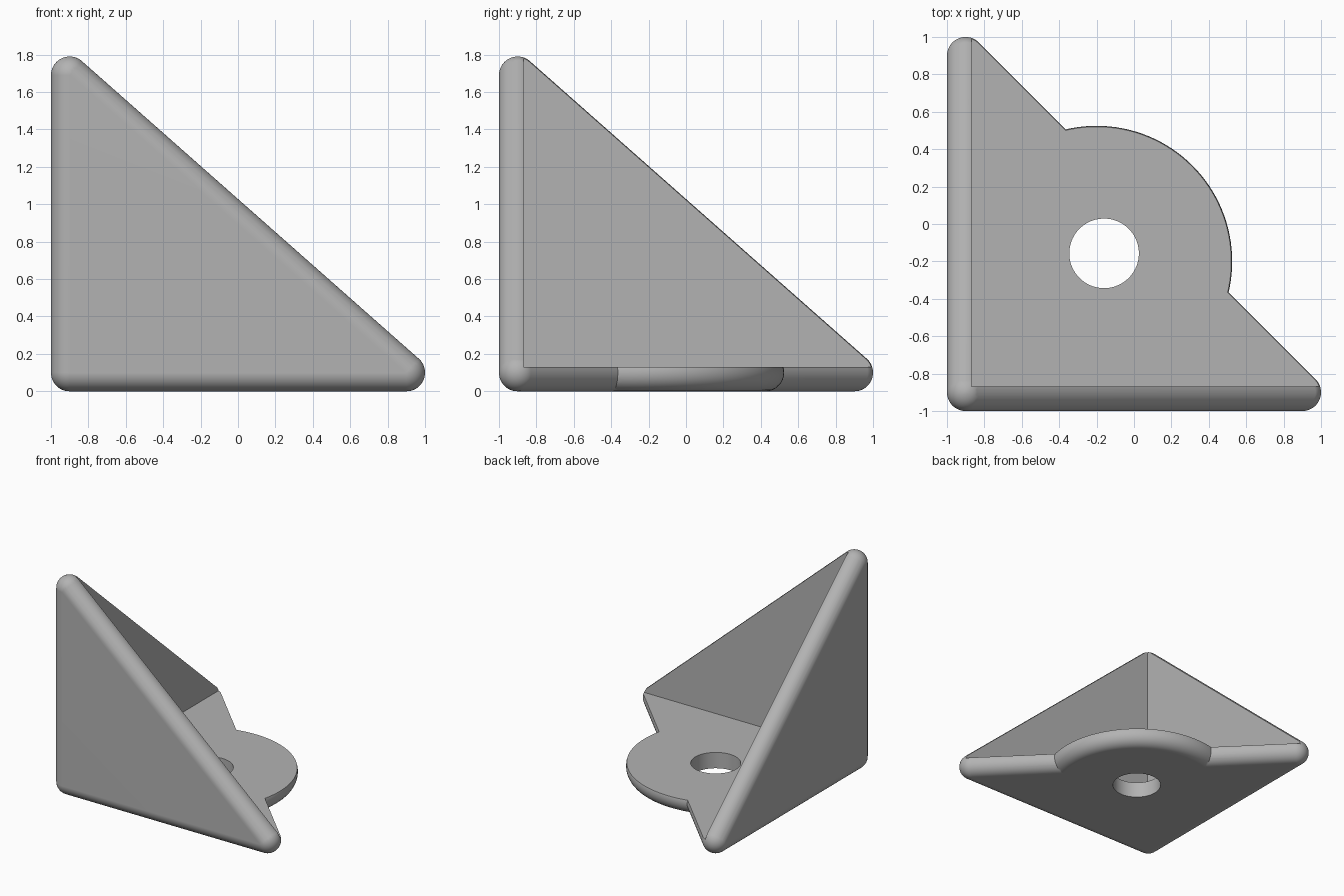
import bpy, bmesh
from math import cos, sin, pi
from mathutils import Matrix, Vector

if "Cube" in bpy.data.objects:
    bpy.data.objects.remove(bpy.data.objects["Cube"], do_unlink=True)

R = 0.10          # edge rounding radius
WALL = 0.13       # plate thickness
END = 1 - R       # centre of the corner spheres
PEAK = 1.69       # height of the top sphere centre

grey = bpy.data.materials.new("plain grey")
grey.use_nodes = True
colour = (0.45, 0.45, 0.45, 1)
grey.diffuse_color = colour
grey.node_tree.nodes["Principled BSDF"].inputs["Base Color"].default_value = colour


def make_object(name, bm):
    bmesh.ops.recalc_face_normals(bm, faces=bm.faces)
    mesh = bpy.data.meshes.new(name)
    bm.to_mesh(mesh)
    bm.free()
    mesh.materials.append(grey)
    obj = bpy.data.objects.new(name, mesh)
    bpy.context.collection.objects.link(obj)
    return obj


def hull(bm):
    res = bmesh.ops.convex_hull(bm, input=bm.verts)
    junk = {g for g in res["geom_interior"] + res["geom_unused"]
            if isinstance(g, bmesh.types.BMVert)}
    bmesh.ops.delete(bm, geom=list(junk), context='VERTS')
    bmesh.ops.dissolve_limit(bm, angle_limit=0.001, verts=bm.verts, edges=bm.edges)


def combine(target, tool, operation):
    mod = target.modifiers.new(operation, 'BOOLEAN')
    mod.operation, mod.object, mod.solver = operation, tool, 'EXACT'
    bpy.context.view_layer.objects.active = target
    bpy.ops.object.modifier_apply(modifier=mod.name)
    bpy.data.objects.remove(tool, do_unlink=True)


# Rounded corner body: hull around four spheres
bm = bmesh.new()
for centre in [(-END, -END, R), (END, -END, R), (-END, END, R), (-END, -END, PEAK)]:
    bmesh.ops.create_uvsphere(bm, u_segments=48, v_segments=24, radius=R,
                              matrix=Matrix.Translation(centre))
hull(bm)
bracket = make_object("corner_bracket", bm)

# Round tab with a rolled rim
bm = bmesh.new()
tab, core, steps = Vector((-0.2, -0.2, R)), 0.625, 128
for ring in range(17):
    t = -pi / 2 + pi * ring / 16
    radius = core + R * cos(t)
    for i in range(steps):
        a = 2 * pi * i / steps
        bm.verts.new(tab + Vector((radius * cos(a), radius * sin(a), R * sin(t))))
hull(bm)
combine(bracket, make_object("round_tab", bm), 'UNION')

# Hollow inner corner
bm = bmesh.new()
size = 4
offset = Vector((WALL - 1, WALL - 1, WALL)) + Vector((size, size, size)) / 2
bmesh.ops.create_cube(bm, size=size, matrix=Matrix.Translation(offset))
combine(bracket, make_object("inner_cutter", bm), 'DIFFERENCE')

# Screw hole through the floor
bm = bmesh.new()
bmesh.ops.create_cone(bm, cap_ends=True, segments=96, radius1=0.186, radius2=0.186,
                      depth=1, matrix=Matrix.Translation((-0.16, -0.157, 0)))
combine(bracket, make_object("hole_cutter", bm), 'DIFFERENCE')

# Smooth rounds, crisp inner edges
bpy.ops.object.select_all(action='DESELECT')
bracket.select_set(True)
bpy.context.view_layer.objects.active = bracket
bpy.ops.object.shade_smooth_by_angle(angle=0.5)
normals = bracket.modifiers.new("weighted normals", 'WEIGHTED_NORMAL')
normals.keep_sharp = True
